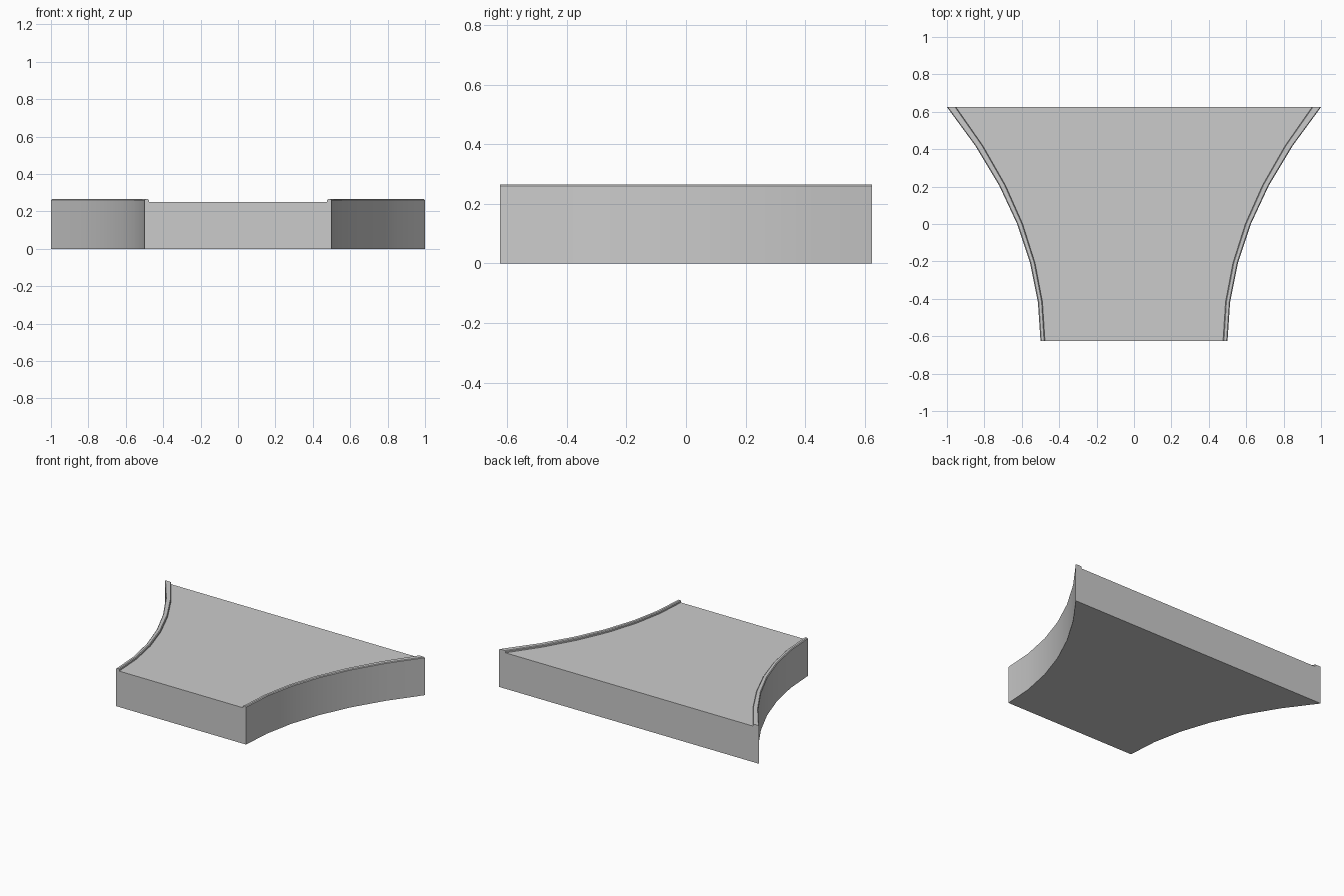
import bpy, bmesh, math

if "Cube" in bpy.data.objects:
    bpy.data.objects.remove(bpy.data.objects["Cube"])

DEPTH, FLOOR, TOP, BEVEL, STEPS = 1.25, 0.25, 0.265, 0.005, 6


def section(t):
    """Cross-section of the slab with a small raised rim at both edges."""
    x = 0.5 + 0.5 * t * t            # flaring half width
    w = 0.024 + 0.024 * t * t        # rim width measured along x
    right = [(x, 0), (x, TOP - BEVEL), (x - BEVEL, TOP),
             (x - w + BEVEL, TOP), (x - w, TOP - BEVEL), (x - w, FLOOR)]
    left = [(-px, pz) for px, pz in reversed(right)]
    return right + left


# Flared slab: sections lofted from front to back
bm = bmesh.new()
rings = []
for i in range(STEPS + 1):
    t = i / STEPS
    y = -DEPTH / 2 + DEPTH * t
    rings.append([bm.verts.new((x, y, z)) for x, z in section(t)])
for a, b in zip(rings, rings[1:]):
    n = len(a)
    for k in range(n):
        bm.faces.new((a[k], a[(k + 1) % n], b[(k + 1) % n], b[k]))

# End caps
bm.faces.new(rings[0])
bm.faces.new(list(reversed(rings[-1])))
bmesh.ops.recalc_face_normals(bm, faces=bm.faces)

mesh = bpy.data.meshes.new("flared_slab")
bm.to_mesh(mesh)
bm.free()
slab = bpy.data.objects.new("flared_slab", mesh)
bpy.context.collection.objects.link(slab)
bpy.context.view_layer.objects.active = slab
slab.select_set(True)
bpy.ops.object.shade_smooth_by_angle(angle=math.radians(30))
